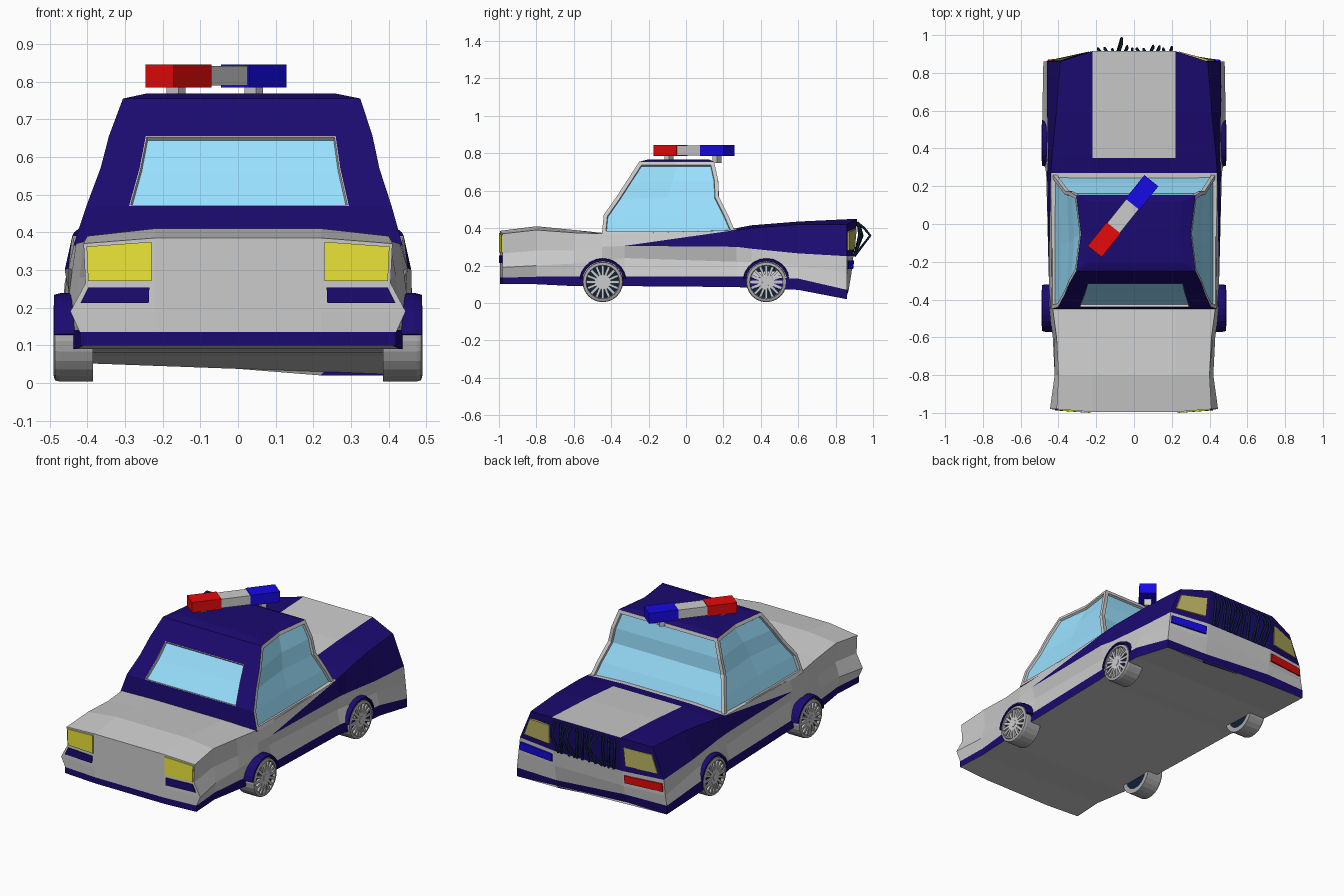
import bpy, bmesh, math, random
from mathutils import Vector, Matrix

if "Cube" in bpy.data.objects:
    bpy.data.objects.remove(bpy.data.objects["Cube"])

random.seed(4)


def mat(name, r, g, b):
    m = bpy.data.materials.new(name)
    m.diffuse_color = (r, g, b, 1)
    m.use_nodes = True
    m.node_tree.nodes["Principled BSDF"].inputs["Base Color"].default_value = m.diffuse_color
    return m


GREY = mat("grey", .8, .8, .8)
NAVY = mat("navy", .011, .003, .16)
GLASS = mat("glass", .32, .75, 1)
YELLOW = mat("yellow", .85, .8, .04)
DULL = mat("dull_yellow", .5, .45, .12)
RED = mat("red", .8, .003, .003)
BLUE = mat("blue", .008, .003, .8)
TYRE = mat("tyre", .4, .4, .4)
DARK = mat("dark", .004, .015, .04)


def finish(name, bm, *mats):
    bmesh.ops.recalc_face_normals(bm, faces=bm.faces)
    me = bpy.data.meshes.new(name)
    bm.to_mesh(me)
    bm.free()
    for m in mats:
        me.materials.append(m)
    ob = bpy.data.objects.new(name, me)
    bpy.context.collection.objects.link(ob)
    return ob


def box(bm, size, matrix):
    bmesh.ops.create_cube(bm, size=1, matrix=matrix @ Matrix.Diagonal((*size, 1)))


def face(bm, verts, m):
    f = bm.faces.new(verts)
    f.material_index = m
    return f


def lathe(name, profile, m, loc, side, a0=0, a1=2 * math.pi, steps=24):
    """Closed profile of (radius, x) swept about the x axis."""
    bm = bmesh.new()
    full = a1 - a0 > 6
    rings = []
    for i in range(steps + (0 if full else 1)):
        a = a0 + (a1 - a0) * i / steps
        rings.append([bm.verts.new((side * x, loc[0] + r * math.cos(a), loc[1] + r * math.sin(a)))
                      for r, x in profile])
    n = len(profile)
    for i in range(steps):
        p, q = rings[i], rings[(i + 1) % len(rings)]
        for j in range(n):
            bm.faces.new((p[j], p[(j + 1) % n], q[(j + 1) % n], q[j]))
    if not full:
        bm.faces.new(rings[0])
        bm.faces.new(rings[-1])
    return finish(name, bm, m)


# Lower body: y, half widths (lip, bumper, belt, shoulder),
# heights (lip bottom, lip top, bumper, belt, shoulder, deck)
STATIONS = [
    (-.98, .42, .445, .405, .41, .10, .135, .19, .265, .37, .385),
    (-.80, .41, .42, .395, .40, .10, .14, .20, .28, .39, .41),
    (-.60, .43, .43, .42, .41, .09, .14, .21, .28, .375, .39),
    (-.45, .45, .45, .44, .43, .09, .14, .22, .30, .37, .375),
    (-.33, .45, .43, .45, .435, .09, .14, .24, .305, .37, .375),
    (.27, .465, .445, .46, .44, .085, .14, .22, .30, .39, .40),
    (.35, .48, .46, .455, .435, .08, .14, .22, .29, .40, .415),
    (.60, .485, .465, .46, .41, .07, .13, .20, .265, .42, .435),
    (.86, .48, .47, .46, .39, .02, .07, .16, .25, .42, .45),
]
INNER = .22
bm = bmesh.new()
rings, caps = [], {}
LAST = len(STATIONS) - 1
for i, (y, wl, wm, wb, ws, *zs) in enumerate(STATIONS):
    # bow of the centre of each end, per level
    bow = {0: [-.015] * 6, LAST: [-.005, .01, .025, .035, 0, .055]}.get(i)

    def pt(s, k, x, shift=0):
        sag = .035 if i == LAST and s < 0 and k < 2 else 0
        return bm.verts.new((s * x, y + shift, zs[k] + sag))
    L, R = [[pt(s, k, w, bow[5] if bow and k == 5 else 0)
             for k, w in enumerate((wl, wl, wm, wb, ws, INNER))] for s in (-1, 1)]
    rings.append(L + R[::-1])
    if bow:  # end face, as rows of four points
        rows = [[L[k], pt(-1, k, INNER, bow[k]), pt(1, k, INNER, bow[k]), R[k]] for k in range(4)]
        rows.append([L[4], L[5], R[5], R[4]])
        face(bm, rows[0], 0)
        for r in range(4):
            for c in range(3):
                q = (rows[r][c], rows[r][c + 1], rows[r + 1][c + 1], rows[r + 1][c])
                face(bm, q, 1 if r == 0 or (r == 3 and i) else 0)
                caps[i > 0, r, c] = [v.co.copy() for v in q]
for i in range(LAST):
    y = STATIONS[i][0]
    for j in range(12):
        a, b = rings[i][j], rings[i][(j + 1) % 12]
        d, c = rings[i + 1][j], rings[i + 1][(j + 1) % 12]
        k = min(j, 10 - j)
        if k == 3 and y == -.33:  # navy wedge along the door
            if j == 3:
                face(bm, (a, d, c), 1), face(bm, (a, c, b), 0)
            else:
                face(bm, (b, c, d), 1), face(bm, (b, d, a), 0)
            continue
        navy = k == 0 or (k in (3, 4) and y > 0) or (k == 5 and y == .27)
        face(bm, (a, b, c, d), int(navy))
finish("lower_body", bm, GREY, NAVY)


# Lamps and vents laid on the end faces
def patch(name, key, u0, u1, v0, v1, m):
    a, b, c, d = caps[key]
    out = Vector((0, .008 if key[0] else -.006, 0))
    bm = bmesh.new()
    pts = [a.lerp(b, u).lerp(d.lerp(c, u), v) for u, v in ((u0, v0), (u1, v0), (u1, v1), (u0, v1))]
    lo = [bm.verts.new(p - out) for p in pts]
    hi = [bm.verts.new(p + out) for p in pts]
    bm.faces.new(lo)
    bm.faces.new(hi)
    for n in range(4):
        bm.faces.new((lo[n], lo[n - 1], hi[n - 1], hi[n]))
    finish(name, bm, m)


for c, side, lamp in ((0, "left", RED), (2, "right", BLUE)):
    u0, u1 = (.04, .95) if c == 0 else (.05, .96)
    patch("front_lamp_" + side, (False, 3, c), u0, u1, .05, .92, YELLOW)
    patch("front_vent_" + side, (False, 2, c), u0 + .03, u1 - .03, .3, .85, NAVY)
    patch("rear_lamp_" + side, (True, 3, c), u0 + .05, u1 - .05, .18, .75, DULL)
    patch("rear_indicator_" + side, (True, 2, c), u0, u1, .25, .75, lamp)

# Cabin: z, half width, front y, back y, pinch at mid side
bm = bmesh.new()
CABIN = [(.365, .437, -.45, .27, 0), (.47, .405, -.44, .225, .005), (.57, .37, -.37, .175, .01),
         (.655, .35, -.315, .172, .015), (.755, .315, -.25, .15, .025)]
rings = []
for z, w, y0, y1, pin in CABIN:
    ym = (y0 + y1) / 2
    off = (z - .365) * .025  # the top leans a touch to the right
    rings.append([bm.verts.new((x + off, y, z)) for x, y in
                  ((-w, y0), (-.72 * w, y0), (.72 * w, y0), (w, y0),
                   (w - pin, ym), (w, y1), (-w, y1), (-w + pin, ym))])
groups = {"front": [], "right": [], "back": [], "left": []}
for i in range(4):
    for j in range(8):
        p, q = rings[i], rings[i + 1]
        f = face(bm, (p[j], p[(j + 1) % 8], q[(j + 1) % 8], q[j]), 1)
        if j == 1 and i in (1, 2):
            groups["front"].append(f)
        elif j > 2:
            groups[{3: "right", 4: "right", 5: "back", 6: "left", 7: "left"}[j]].append(f)
# Slightly crowned roof
top = rings[-1]
crown = [bm.verts.new((v.co.x * .8, v.co.y * .8, .768)) for v in top]
for j in range(8):
    face(bm, (top[j], top[(j + 1) % 8], crown[(j + 1) % 8], crown[j]), 1)
face(bm, crown, 1)
face(bm, rings[0][::-1], 1)
bmesh.ops.recalc_face_normals(bm, faces=bm.faces)
# Framed, sunken windows
for key, fs in groups.items():
    t = .003 if key == "front" else .02
    frame = bmesh.ops.inset_region(bm, faces=fs, thickness=t, depth=0, use_even_offset=True)["faces"]
    sill = bmesh.ops.inset_region(bm, faces=fs, thickness=.003, depth=-.012, use_even_offset=True)["faces"]
    for f in frame + sill:
        f.material_index = 0
    for f in fs:
        f.material_index = 2
finish("cabin", bm, GREY, NAVY, GLASS)

# Wheels and arches
for wy, end in ((-.445, "front"), (.43, "rear")):
    for s, side in ((-1, "left"), (1, "right")):
        c = (wy, .112)
        tag = end + "_" + side
        lathe("tyre_" + tag, [(.08, .385), (.108, .385), (.108, .475), (.105, .486), (.09, .49), (.086, .47)],
              TYRE, c, s)
        lathe("wheel_disc_" + tag, [(.001, .39), (.085, .39), (.085, .474), (.001, .474)], DARK, c, s)
        lathe("wheel_hub_" + tag, [(.001, .46), (.022, .46), (.02, .49), (.001, .49)], GREY, c, s, steps=12)
        bm = bmesh.new()
        for n in range(16):
            box(bm, (.016, .07, .014), Matrix.Translation((s * .48, *c))
                @ Matrix.Rotation(n * math.pi / 8, 4, 'X') @ Matrix.Translation((0, .052, 0)))
        finish("wheel_spokes_" + tag, bm, GREY)
        lathe("wheel_arch_" + tag, [(.111, .42), (.127, .42), (.127, .47), (.122, .488), (.111, .488)],
              NAVY, c, s, math.radians(8), math.radians(172), 10)

# Roof light bar, set askew
turn = Matrix.Translation((-.058, .042, 0)) @ Matrix.Rotation(math.radians(51.3), 4, 'Z')
for name, x, w, h, m in (("red", -.16, .16, .06, RED), ("middle", 0, .16, .052, GREY), ("blue", .16, .16, .06, BLUE)):
    bm = bmesh.new()
    box(bm, (w, .085 if m is GREY else .095, h), turn @ Matrix.Translation((x, 0, .815)))
    finish("light_bar_" + name, bm, m)
bm = bmesh.new()
for x in (-.17, .16):
    box(bm, (.03, .04, .05), turn @ Matrix.Translation((x, 0, .772)))
finish("light_bar_feet", bm, GREY)

# Bent bars over the rear grille
cu = bpy.data.curves.new("grille_bars", 'CURVE')
cu.dimensions = '3D'
cu.bevel_depth, cu.bevel_resolution = .007, 0
cu.use_fill_caps = True
for n in range(12):
    x = -.18 + n * .034
    reach = .985 if n == 3 else .925 + random.random() * .02
    sway = random.uniform(-.015, .015)
    sp = cu.splines.new('POLY')
    sp.points.add(3)
    path = [(x, .915, .43), (x + sway, (reach + .92) / 2, .40), (x + sway, reach, .36), (x - sway, .9, .25)]
    for p, co in zip(sp.points, path):
        p.co = (*co, 1)
cu.materials.append(DARK)
bpy.context.collection.objects.link(bpy.data.objects.new("grille_bars", cu))
